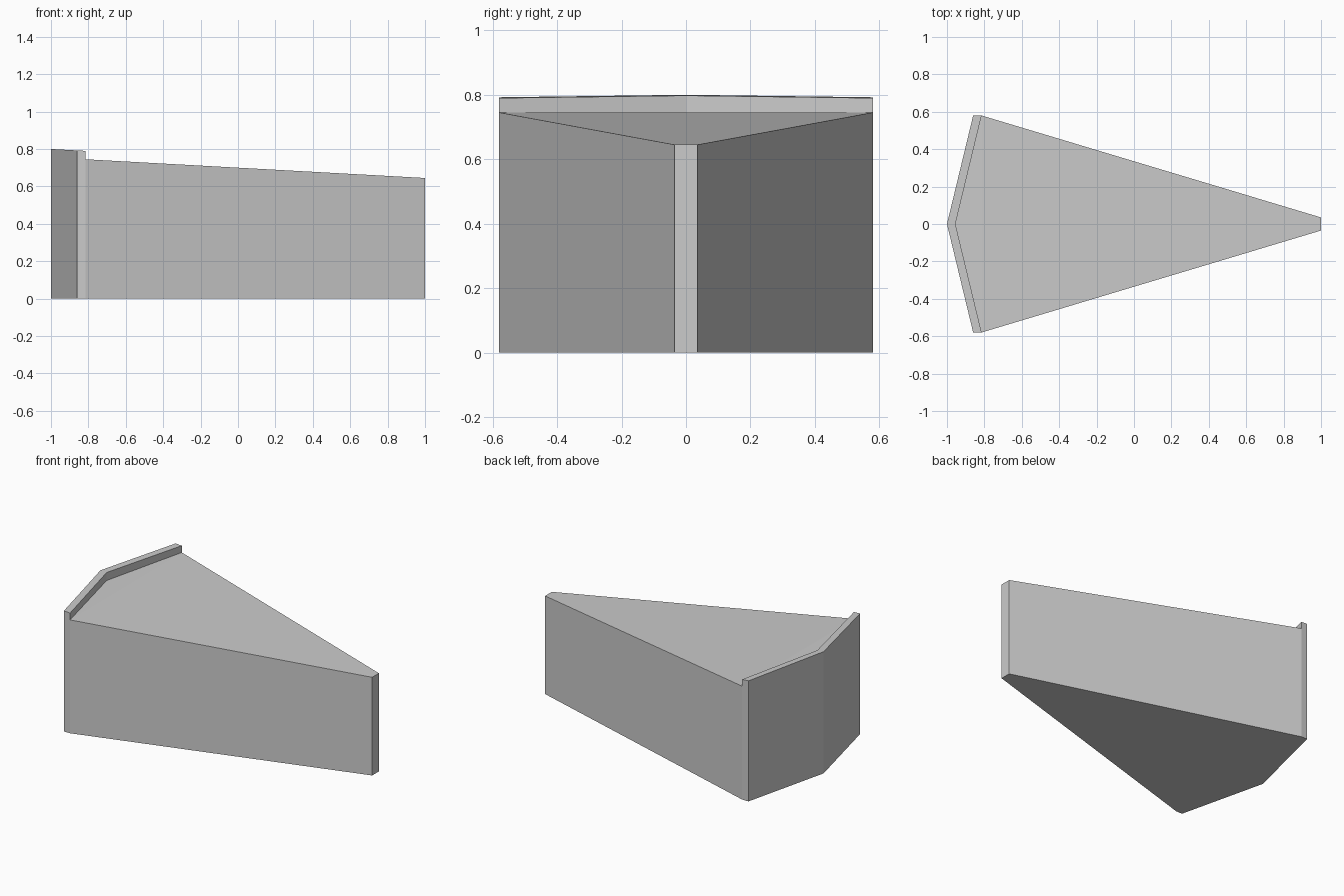
import bpy, bmesh

if "Cube" in bpy.data.objects:
    bpy.data.objects.remove(bpy.data.objects["Cube"])

W, TIP = 0.58, 0.035           # half widths at the wide end and the tip
DECK, END = 0.745, 0.645       # deck height at the rim and at the tip
XC, XB, XR = -0.955, -0.86, -0.815


def rim_z(x):
    return 0.8 - 0.055 * (x + 1)


bm = bmesh.new()


def face(points, side):
    bm.faces.new([bm.verts.new((x, side * y, z)) for x, y, z in points])


def wall(a, b, za, zb, side):
    face([(*a, 0), (*b, 0), (*b, zb), (*a, za)], side)


for s in (1, -1):
    # floor
    face([(-1, 0, 0), (XB, W, 0), (XR, W, 0), (1, TIP, 0), (1, 0, 0)], s)
    # angled back wall, long side wall and blunt tip
    wall((-1, 0), (XB, W), rim_z(-1), rim_z(XB), s)
    wall((XR, W), (1, TIP), DECK, END, s)
    wall((1, TIP), (1, 0), END, END, s)
    # rim end, rim top and rim inner face
    face([(XB, W, 0), (XR, W, 0), (XR, W, DECK),
          (XR, W, rim_z(XR)), (XB, W, rim_z(XB))], s)
    face([(-1, 0, rim_z(-1)), (XB, W, rim_z(XB)),
          (XR, W, rim_z(XR)), (XC, 0, rim_z(XC))], s)
    face([(XC, 0, DECK), (XR, W, DECK),
          (XR, W, rim_z(XR)), (XC, 0, rim_z(XC))], s)
    # level deck by the rim, then the slope down to the tip
    face([(XC, 0, DECK), (XR, W, DECK), (XR, 0, DECK)], s)
    face([(XR, 0, DECK), (XR, W, DECK), (1, TIP, END), (1, 0, END)], s)

# weld the halves and merge flat neighbours
bmesh.ops.remove_doubles(bm, verts=bm.verts[:], dist=0.0005)
bmesh.ops.dissolve_limit(bm, angle_limit=0.01, verts=bm.verts[:], edges=bm.edges[:])
bmesh.ops.recalc_face_normals(bm, faces=bm.faces[:])

mesh = bpy.data.meshes.new("rimmed_wedge")
bm.to_mesh(mesh)
bm.free()
bpy.context.collection.objects.link(bpy.data.objects.new("rimmed_wedge", mesh))
